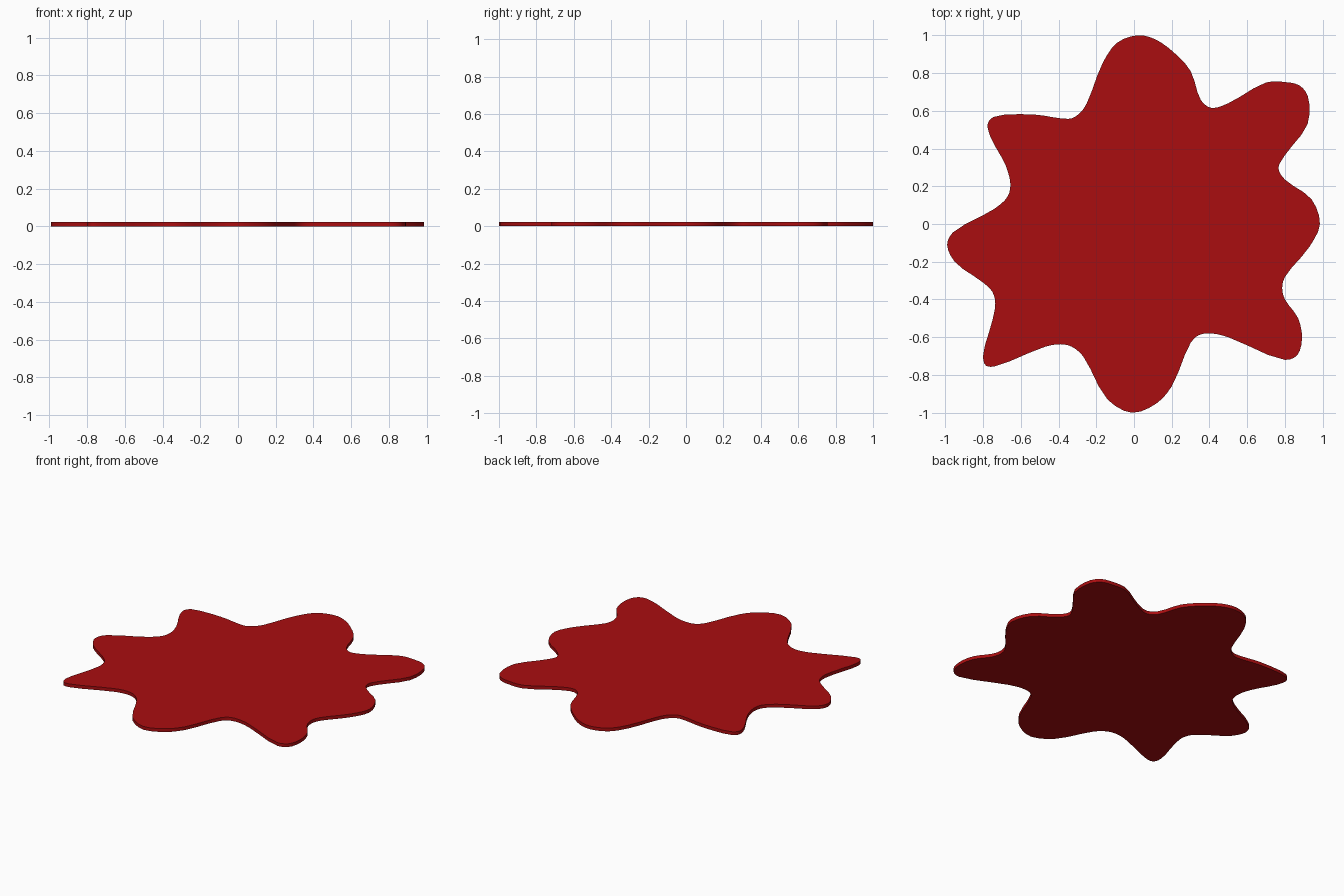
import bpy, bmesh
from mathutils import Vector

if "Cube" in bpy.data.objects:
    bpy.data.objects.remove(bpy.data.objects["Cube"])

THICK = 0.022
STEPS = 3

# outline key points of each lobe, clockwise from the top lobe
LOBES = [
    [(0.02, 1.0), (0.11, 0.98), (0.21, 0.91), (0.30, 0.81), (0.355, 0.655), (0.41, 0.615)],
    [(0.50, 0.64), (0.70, 0.75), (0.80, 0.752), (0.875, 0.735), (0.92, 0.68), (0.92, 0.53), (0.80, 0.365), (0.765, 0.295)],
    [(0.80, 0.235), (0.94, 0.132), (0.985, 0.0), (0.93, -0.12), (0.80, -0.28), (0.785, -0.34)],
    [(0.80, -0.40), (0.87, -0.50), (0.89, -0.61), (0.865, -0.695), (0.80, -0.72), (0.50, -0.60), (0.41, -0.58), (0.345, -0.588)],
    [(0.30, -0.63), (0.20, -0.86), (0.12, -0.95), (-0.01, -1.0), (-0.14, -0.93), (-0.27, -0.70), (-0.33, -0.65), (-0.39, -0.637)],
    [(-0.47, -0.65), (-0.74, -0.755), (-0.785, -0.75), (-0.80, -0.70), (-0.75, -0.51), (-0.735, -0.42)],
    [(-0.75, -0.36), (-0.80, -0.31), (-0.95, -0.20), (-0.99, -0.11), (-0.96, -0.045), (-0.74, 0.08), (-0.67, 0.145)],
    [(-0.655, 0.21), (-0.68, 0.31), (-0.76, 0.46), (-0.775, 0.53), (-0.745, 0.567), (-0.53, 0.58), (-0.39, 0.56), (-0.33, 0.56)],
    [(-0.285, 0.59), (-0.25, 0.64), (-0.165, 0.855), (-0.09, 0.96)],
]
keys = [Vector(p) for lobe in LOBES for p in lobe]


def between(a, b, c, d, t):
    """Point on a spacing-aware spline between b and c."""
    k1 = (b - a).length ** 0.5
    k2 = k1 + (c - b).length ** 0.5
    k3 = k2 + (d - c).length ** 0.5
    u = k1 + (k2 - k1) * t
    p = a.lerp(b, u / k1)
    q = b.lerp(c, (u - k1) / (k2 - k1))
    r = c.lerp(d, (u - k2) / (k3 - k2))
    return p.lerp(q, u / k2).lerp(q.lerp(r, (u - k1) / (k3 - k1)), (u - k1) / (k2 - k1))


# smooth closed outline
n = len(keys)
outline = [between(keys[i - 1], keys[i], keys[(i + 1) % n], keys[(i + 2) % n], s / STEPS)
           for i in range(n) for s in range(STEPS)]

# flat splat slab
bm = bmesh.new()
face = bm.faces.new([bm.verts.new((p.x, p.y, 0)) for p in outline])
top = bmesh.ops.extrude_face_region(bm, geom=[face])["geom"]
bmesh.ops.translate(bm, vec=(0, 0, THICK), verts=[g for g in top if isinstance(g, bmesh.types.BMVert)])
bmesh.ops.recalc_face_normals(bm, faces=bm.faces)
mesh = bpy.data.meshes.new("splat")
bm.to_mesh(mesh)
bm.free()
splat = bpy.data.objects.new("splat", mesh)
bpy.context.collection.objects.link(splat)

# deep red
red = bpy.data.materials.new("red")
red.diffuse_color = (0.40, 0.004, 0.005, 1)
red.use_nodes = True
red.node_tree.nodes["Principled BSDF"].inputs["Base Color"].default_value = red.diffuse_color
mesh.materials.append(red)

bpy.context.view_layer.objects.active = splat
splat.select_set(True)
bpy.ops.object.shade_smooth_by_angle()
